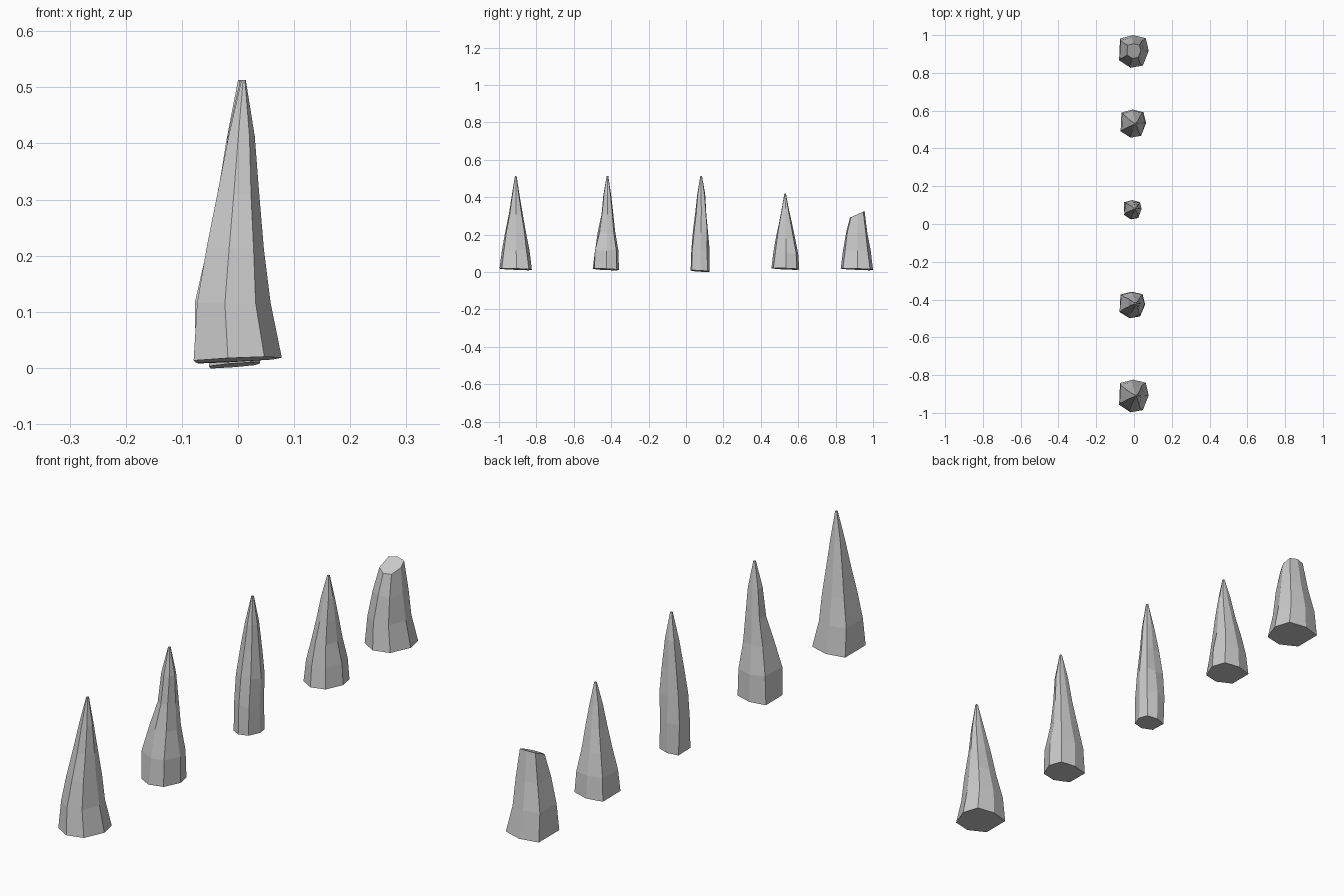
import bpy, random
from mathutils import Vector

# Shared seven-sided rock footprint, relative to the spike axis
FOOT = [(-.079, -.045), (-.018, -.085), (.047, -.073), (.078, .005),
        (.062, .072), (-.005, .088), (-.074, .070)]


def spike(name, y, rings, jitter, seed, drop=0.0, top=None):
    """Stack scaled footprints; each ring is (z, x scale, y scale, dx, dy)."""
    rng = random.Random(seed)
    n = len(FOOT)
    verts, faces = [], []
    for k, (z, sx, sy, dx, dy) in enumerate(rings):
        for px, py in FOOT:
            s = 1 + (rng.uniform(-jitter, jitter) if 0 < k < len(rings) - 1 else 0)
            h = z
            if k == 0:                       # slightly tilted underside
                h += .045 * px - .04 * py - drop
            elif k == len(rings) - 1:
                h += (top or 0) * py
            else:
                h += rng.uniform(-1, 1) * jitter * .05
            verts.append(Vector((dx + px * sx * s, y + dy + py * sy * s, h)))
        if k:
            a, b = (k - 1) * n, k * n
            faces += [(a + i, a + (i + 1) % n, b + (i + 1) % n, b + i) for i in range(n)]
    faces.append(tuple(reversed(range(n))))
    last = (len(rings) - 1) * n
    faces.append(tuple(range(last, last + n)))
    me = bpy.data.meshes.new(name)
    me.from_pydata(verts, [], faces)
    me.update()
    ob = bpy.data.objects.new(name, me)
    bpy.context.collection.objects.link(ob)
    return ob


# Tall straight spike
spike("tall_spike", -.912, [
    (.015, 1, 1, 0, 0), (.115, .84, .84, -.008, 0), (.213, .66, .65, -.004, 0),
    (.31, .48, .43, .001, .001), (.412, .30, .23, .006, .001),
    (.513, .05, .05, .01, .002)], .03, 1)

# Waisted spike
spike("waisted_spike", -.43, [
    (.014, .86, .81, -.008, 0), (.115, .80, .75, -.008, .002), (.215, .60, .52, -.004, .006),
    (.31, .40, .36, .002, .008), (.412, .31, .23, .006, .009),
    (.513, .05, .05, .008, .01)], .09, 2)

# Thin spike
spike("thin_spike", .075, [
    (.011, .58, .58, -.006, -.001), (.115, .60, .55, -.006, -.001), (.215, .55, .47, -.004, .003),
    (.31, .42, .35, -.001, .005), (.412, .27, .24, .002, .005),
    (.513, .05, .05, .004, .006)], .09, 3, .006)

# Short spike
spike("short_spike", .53, [
    (.017, .86, .86, -.003, 0), (.098, .78, .78, -.005, .001), (.178, .57, .58, -.003, .001),
    (.258, .41, .40, .001, 0), (.34, .27, .22, .004, 0),
    (.42, .05, .05, .006, 0)], .06, 4)

# Broken stump with a slanted top
spike("broken_stump", .912, [
    (.015, 1, 1, 0, 0), (.115, .84, .84, -.008, 0), (.213, .66, .66, -.004, 0),
    (.308, .47, .45, 0, .003)], .03, 1, 0, .2)
